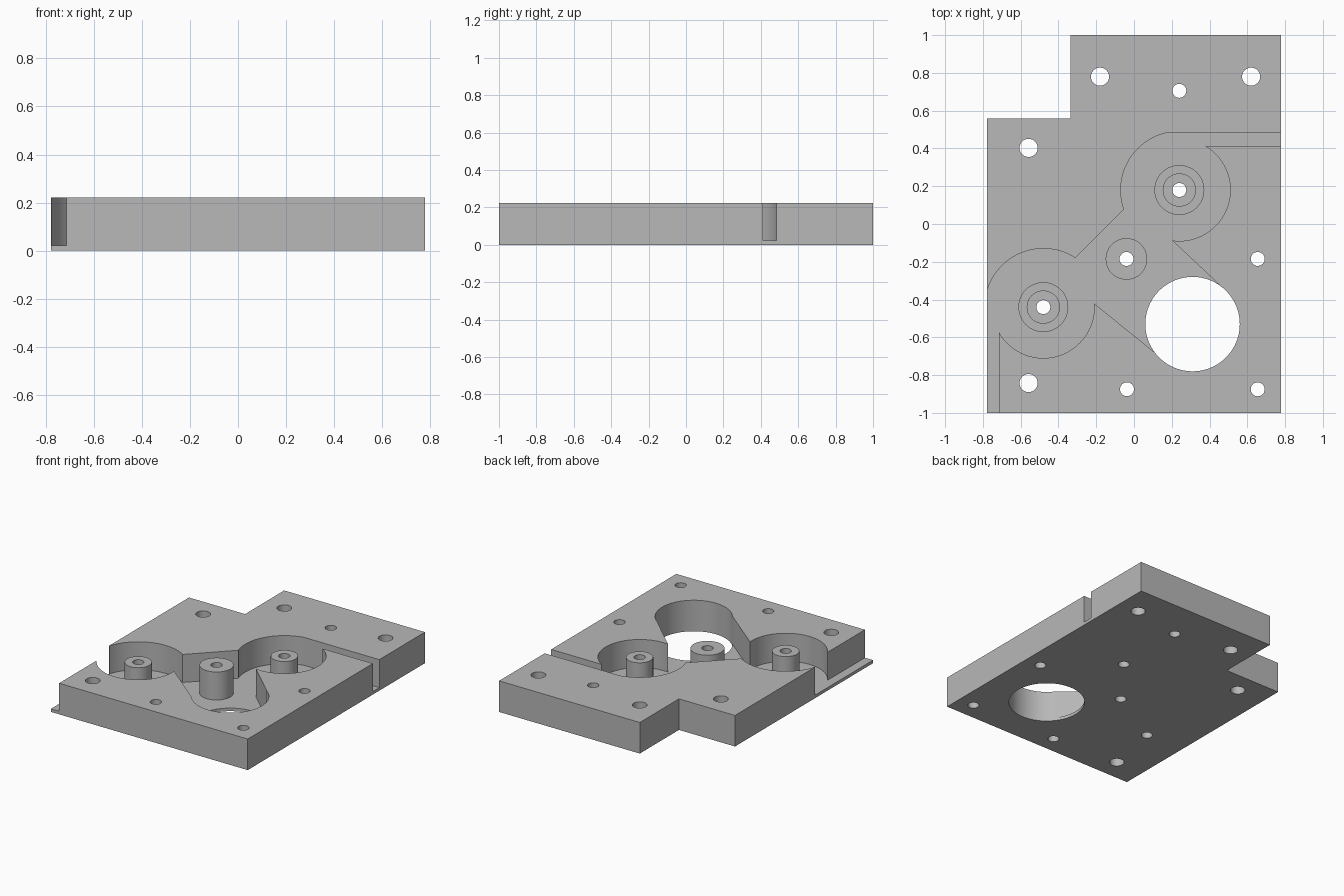
import bpy, bmesh
from math import cos, sin, radians

cube = bpy.data.objects.get("Cube")
if cube:
    bpy.data.objects.remove(cube, do_unlink=True)

HEIGHT = 0.222
FLOOR = 0.022
UPPER = (0.24, 0.18)
LOWER = (-0.48, -0.44)
CENTRE = (-0.04, -0.185)
PORT = (0.31, -0.53)

metal = bpy.data.materials.new("plain grey")
grey = (0.48, 0.48, 0.48, 1)
metal.diffuse_color = grey
metal.use_nodes = True
metal.node_tree.nodes["Principled BSDF"].inputs["Base Color"].default_value = grey


def prism(name, outline, z0, z1):
    """Extrude a closed outline between two heights."""
    bm = bmesh.new()
    face = bm.faces.new([bm.verts.new((x, y, z0)) for x, y in outline])
    top = bmesh.ops.extrude_face_region(bm, geom=[face])["geom"]
    for v in top:
        if isinstance(v, bmesh.types.BMVert):
            v.co.z = z1
    bmesh.ops.recalc_face_normals(bm, faces=bm.faces)
    mesh = bpy.data.meshes.new(name)
    bm.to_mesh(mesh)
    bm.free()
    mesh.materials.append(metal)
    obj = bpy.data.objects.new(name, mesh)
    bpy.context.collection.objects.link(obj)
    return obj


def arc(centre, r, start, end, steps=32):
    angles = [radians(start + (end - start) * i / steps) for i in range(steps + 1)]
    return [(centre[0] + r * cos(a), centre[1] + r * sin(a)) for a in angles]


def cylinder(name, centre, r, z0, z1, sides=48):
    return prism(name, arc(centre, r, 0, 360, sides)[:-1], z0, z1)


def combine(target, tool, operation):
    mod = target.modifiers.new(operation.lower(), 'BOOLEAN')
    mod.operation = operation
    mod.solver = 'EXACT'
    mod.object = tool
    bpy.context.view_layer.objects.active = target
    bpy.ops.object.modifier_apply(modifier=mod.name)
    bpy.data.objects.remove(tool, do_unlink=True)


# Plate with a notched corner
plate = prism("housing_plate", [(-0.778, -1), (0.777, -1), (0.777, 1),
                                (-0.335, 1), (-0.335, 0.558), (-0.778, 0.558)], 0, HEIGHT)

# One connected pocket: two stepped-radius chambers, their link and outlet channels
pocket = [(0.9, 0.412), (0.378, 0.412)]
pocket += arc(UPPER, 0.27, 58, -98)
pocket += [(0.45, -0.32), PORT, (0.11, -0.68)]
pocket += arc(LOWER, 0.27, 4, -150)
pocket += [(-0.714, -1.1), (-0.9, -1.1), (-0.9, -0.345)]
pocket += arc(LOWER, 0.31, 162, 57)
pocket += arc(UPPER, 0.31, 199, 100)
pocket += [(0.9, 0.485)]
combine(plate, prism("pocket_cutter", pocket, FLOOR, 0.4), 'DIFFERENCE')

# Large through port
combine(plate, cylinder("port_cutter", PORT, 0.25, -0.1, 0.4, 96), 'DIFFERENCE')

# Posts, with a low shoulder in each chamber
for c in (UPPER, LOWER):
    combine(plate, cylinder("shoulder", c, 0.132, 0.01, 0.04), 'UNION')
    combine(plate, cylinder("post", c, 0.088, 0.01, HEIGHT), 'UNION')
combine(plate, cylinder("centre_post", CENTRE, 0.11, 0.01, HEIGHT), 'UNION')

# Mounting holes and pin holes
wide = [(-0.18, 0.78), (0.62, 0.78), (-0.558, 0.403), (-0.558, -0.842)]
narrow = [(0.24, 0.705), (0.655, -0.185), (-0.037, -0.875), (0.655, -0.875),
          CENTRE, UPPER, LOWER]
for r, places in ((0.048, wide), (0.037, narrow)):
    for c in places:
        combine(plate, cylinder("hole_cutter", c, r, -0.1, 0.4, 32), 'DIFFERENCE')

# Smooth round walls, crisp edges
bpy.ops.object.select_all(action='DESELECT')
plate.select_set(True)
bpy.context.view_layer.objects.active = plate
bpy.ops.object.shade_smooth_by_angle(angle=radians(25))
